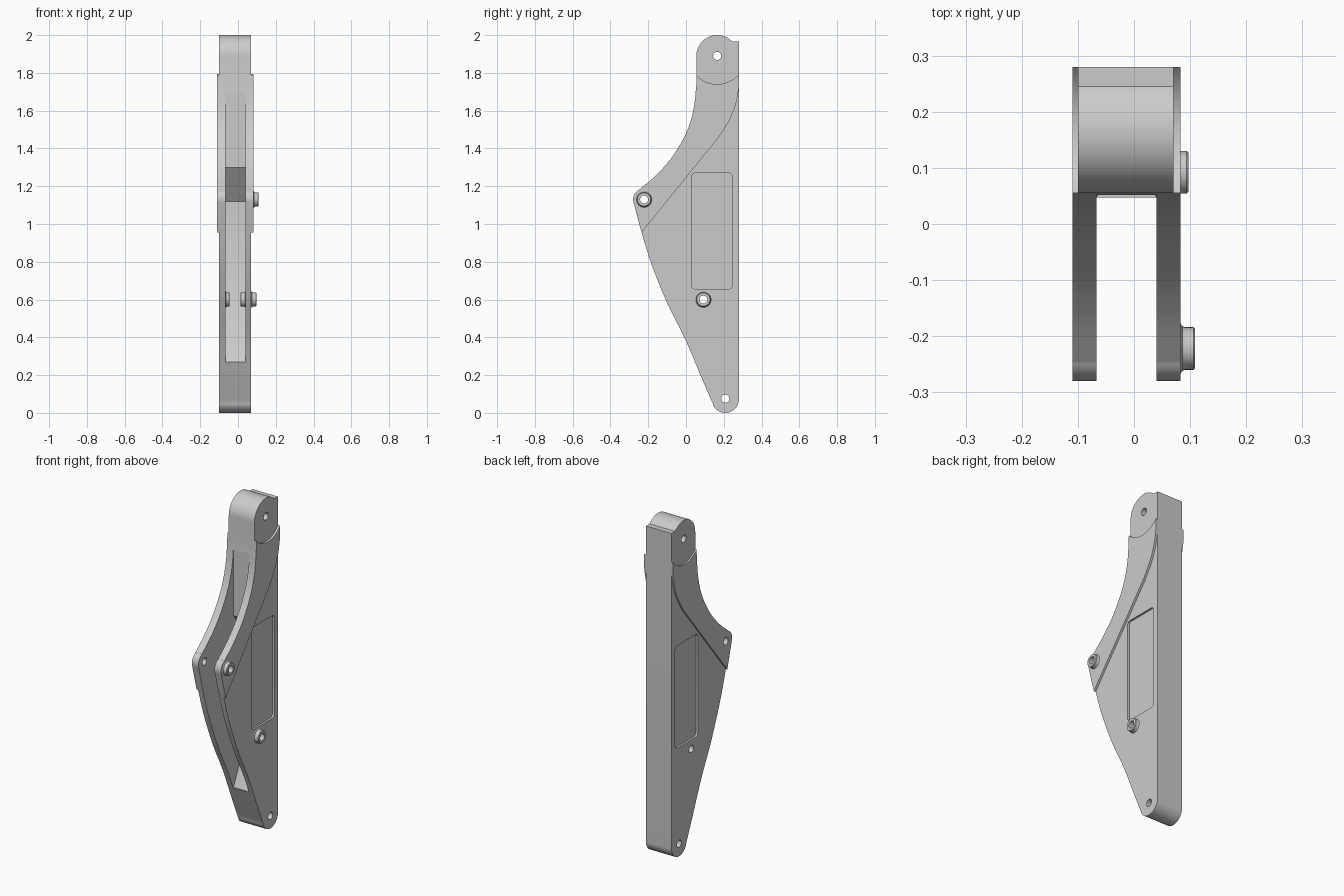
import bpy, bmesh
from math import sin, cos, pi, radians
from mathutils import Vector

if "Cube" in bpy.data.objects:
    bpy.data.objects.remove(bpy.data.objects["Cube"])


def arc(cy, cz, r, a0, a1, n=16):
    return [(cy + r * cos(radians(a0 + (a1 - a0) * i / n)),
             cz + r * sin(radians(a0 + (a1 - a0) * i / n))) for i in range(n + 1)]


def spline(pts, n=5):
    # Catmull-Rom through the given points
    p = [Vector(q) for q in pts]
    p = [2 * p[0] - p[1]] + p + [2 * p[-1] - p[-2]]
    out = []
    for i in range(1, len(p) - 2):
        a, b, c, d = p[i - 1:i + 3]
        for k in range(n):
            t = k / n
            out.append(tuple(0.5 * (2 * b + (c - a) * t + (2 * a - 5 * b + 4 * c - d) * t * t
                                    + (3 * b - a - 3 * c + d) * t ** 3)))
    return out + [tuple(pts[-1])]


def make(name, bm):
    bmesh.ops.recalc_face_normals(bm, faces=bm.faces)
    me = bpy.data.meshes.new(name)
    bm.to_mesh(me)
    bm.free()
    ob = bpy.data.objects.new(name, me)
    bpy.context.collection.objects.link(ob)
    return ob


def extrude(name, profile, x0, x1):
    # side profile (y, z) pushed along x
    bm = bmesh.new()
    for y, z in profile:
        bm.verts.new((x0, y, z))
    bmesh.ops.remove_doubles(bm, verts=bm.verts, dist=1e-4)
    face = bm.faces.new(list(bm.verts))
    new = bmesh.ops.extrude_face_region(bm, geom=[face])['geom']
    bmesh.ops.translate(bm, vec=(x1 - x0, 0, 0),
                        verts=[v for v in new if isinstance(v, bmesh.types.BMVert)])
    return make(name, bm)


def boss(name, y, z, x0, x1, n=32):
    # hollow collar with a flared base, turned about the x axis
    s = 1 if x1 > x0 else -1
    section = [(x0, .045), (x0 + .003 * s, .040), (x0 + .008 * s, .038),
               (x1 - .003 * s, .038), (x1, .035), (x1, .021), (x0, .021)]
    bm = bmesh.new()
    rings = [[bm.verts.new((x, y + r * cos(2 * pi * i / n), z + r * sin(2 * pi * i / n)))
              for i in range(n)] for x, r in section]
    for a, b in zip(rings, rings[1:] + rings[:1]):
        for i in range(n):
            j = (i + 1) % n
            bm.faces.new((a[i], a[j], b[j], b[i]))
    return make(name, bm)


def cut(ob, cutters):
    for c in cutters:
        m = ob.modifiers.new('cut', 'BOOLEAN')
        m.operation, m.solver, m.object = 'DIFFERENCE', 'EXACT', c
    dg = bpy.context.evaluated_depsgraph_get()
    me = bpy.data.meshes.new_from_object(ob.evaluated_get(dg))
    ob.modifiers.clear()
    ob.data = me


BACK, NECK = 0.28, 0.055
HEAD, TIP, KNEE, MID = (.165, 1.89), (.208, .075), (-.222, 1.13), (.092, .6)

# Shared front outline: neck curve, rounded knee, lower taper
upper = spline([(NECK, 1.74), (.04, 1.607), (0, 1.48), (-.075, 1.353), (-.16, 1.257), (-.2465, 1.183)])
knee = arc(*KNEE, .058, 115, 195, 10)
lower = spline([(-.278, 1.115), (-.235, .955), (-.182, .785), (-.098, .578),
                (-.003, .387), (.087, .175), (.142, .048)])

# Main body
body = extrude('main_body',
               [(BACK, 1.965)] + arc(*HEAD, .11, 43, 180, 28) + upper + knee + lower
               + arc(.208, .072, .072, 205, 360, 20), -.10, .07)

# Raised side cheeks covering the knee and neck
cheek_outline = (upper + knee + [p for p in lower if p[1] >= .954]
                 + spline([(.17, 1.455), (.19, 1.483), (.235, 1.56), (.265, 1.64), (BACK, 1.72)])
                 + arc(*HEAD, .15, -40, -137, 16))
cheek_outline = [p for p in cheek_outline if p != (NECK, 1.74)]
cheeks = [extrude('left_cheek', cheek_outline, -.11, -.10),
          extrude('right_cheek', cheek_outline, .07, .083)]

# Cutters: front slot, side panel recesses, pin holes
slot = extrude('slot_cutter', [(-.5, .27), (.053, .27), (.19, .56), (.19, 1.12), (.053, 1.3),
                               (.053, 1.7), (-.5, 1.7)], -.067, .04)
panel = (arc(.225, 1.25, .02, 0, 90, 5) + arc(.05, 1.25, .02, 90, 180, 5)
         + arc(.05, .675, .02, 180, 270, 5) + arc(.225, .675, .02, 270, 360, 5))
panels = [extrude('panel_cutter', panel, -.2, -.088), extrude('panel_cutter', panel, .058, .2)]
holes = [extrude('hole_cutter', arc(y, z, .0215, 0, 360, 32)[:-1], -.3, .3)
         for y, z in (HEAD, TIP, KNEE, MID)]
cut(body, [slot] + panels + holes)
for c in cheeks:
    cut(c, [holes[2]])
for c in [slot] + panels + holes:
    bpy.data.objects.remove(c)

# Pin collars
boss('knee_collar', *KNEE, .083, .109)
boss('middle_collar', *MID, .07, .097)
boss('inner_collar_right', *MID, .04, .012)
boss('inner_collar_left', *MID, -.067, -.045)

# Smooth curved sides, crisp edges
bpy.ops.object.select_all(action='SELECT')
bpy.context.view_layer.objects.active = body
bpy.ops.object.shade_smooth_by_angle(angle=radians(30))
